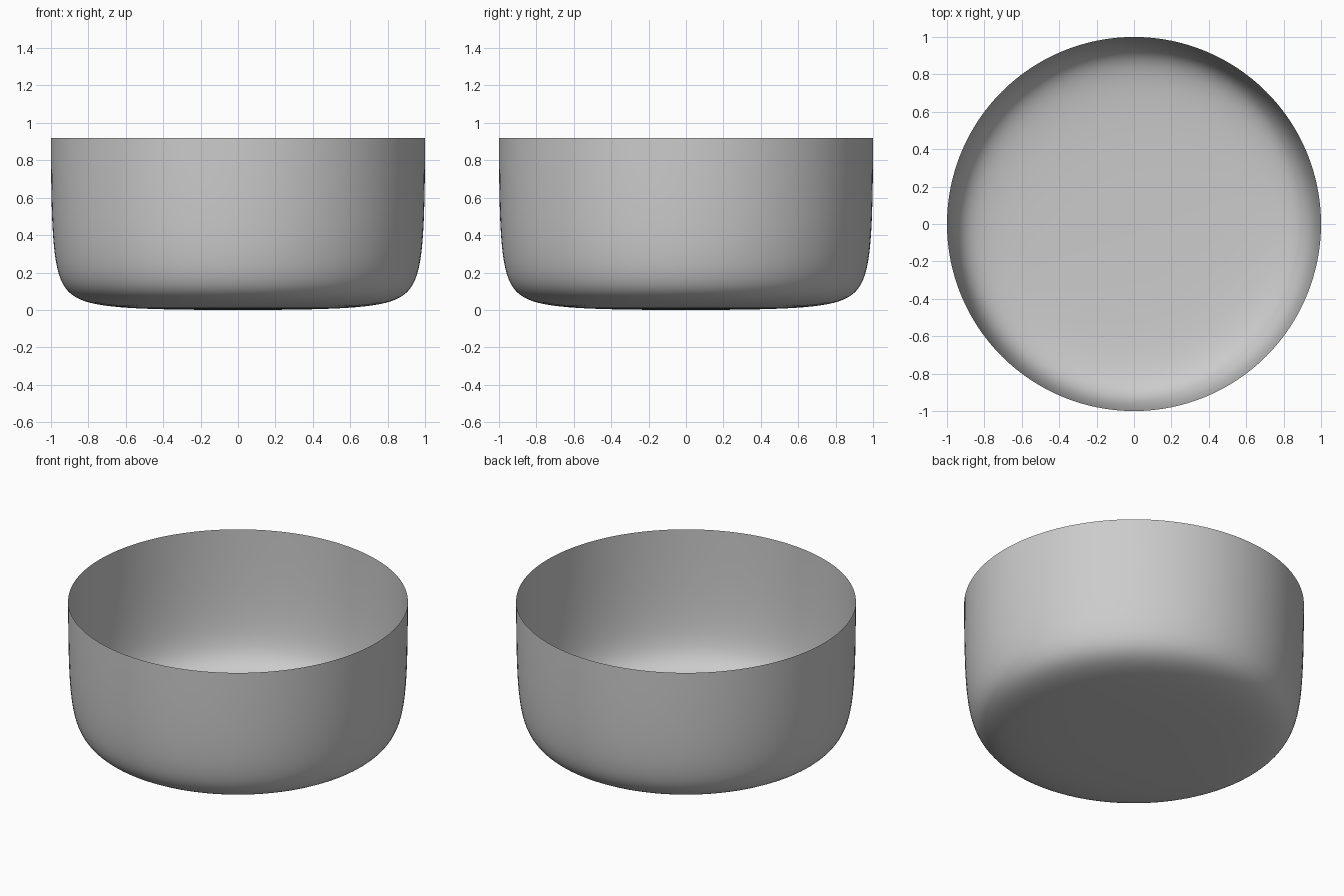
import bpy, bmesh, math

if "Cube" in bpy.data.objects:
    bpy.data.objects.remove(bpy.data.objects["Cube"])

# Bowl: a thin open shell, revolved from a tightly rounded corner profile
R, H, W = 1.0, 0.92, 4.0
STEPS, SEGMENTS = 48, 128


def profile(t):
    """Weighted curve from the floor centre to the rim; W pulls it to the corner."""
    a, b, c = (1 - t) ** 2, 2 * W * t * (1 - t), t ** 2
    d = a + b + c
    return R * (b + c) / d, H * c / d


bm = bmesh.new()
centre = bm.verts.new((0, 0, 0))
rings = []
for i in range(1, STEPS + 1):
    r, z = profile(0.5 - 0.5 * math.cos(math.pi * i / STEPS))
    rings.append([bm.verts.new((r * math.cos(math.tau * k / SEGMENTS),
                                r * math.sin(math.tau * k / SEGMENTS), z))
                  for k in range(SEGMENTS)])

# Floor fan and wall bands
for k in range(SEGMENTS):
    n = (k + 1) % SEGMENTS
    bm.faces.new((centre, rings[0][n], rings[0][k]))
    for lo, hi in zip(rings, rings[1:]):
        bm.faces.new((lo[k], lo[n], hi[n], hi[k]))
bmesh.ops.recalc_face_normals(bm, faces=bm.faces)
for f in bm.faces:
    f.smooth = True

mesh = bpy.data.meshes.new("bowl")
bm.to_mesh(mesh)
bm.free()
bowl = bpy.data.objects.new("bowl", mesh)
bpy.context.collection.objects.link(bowl)
